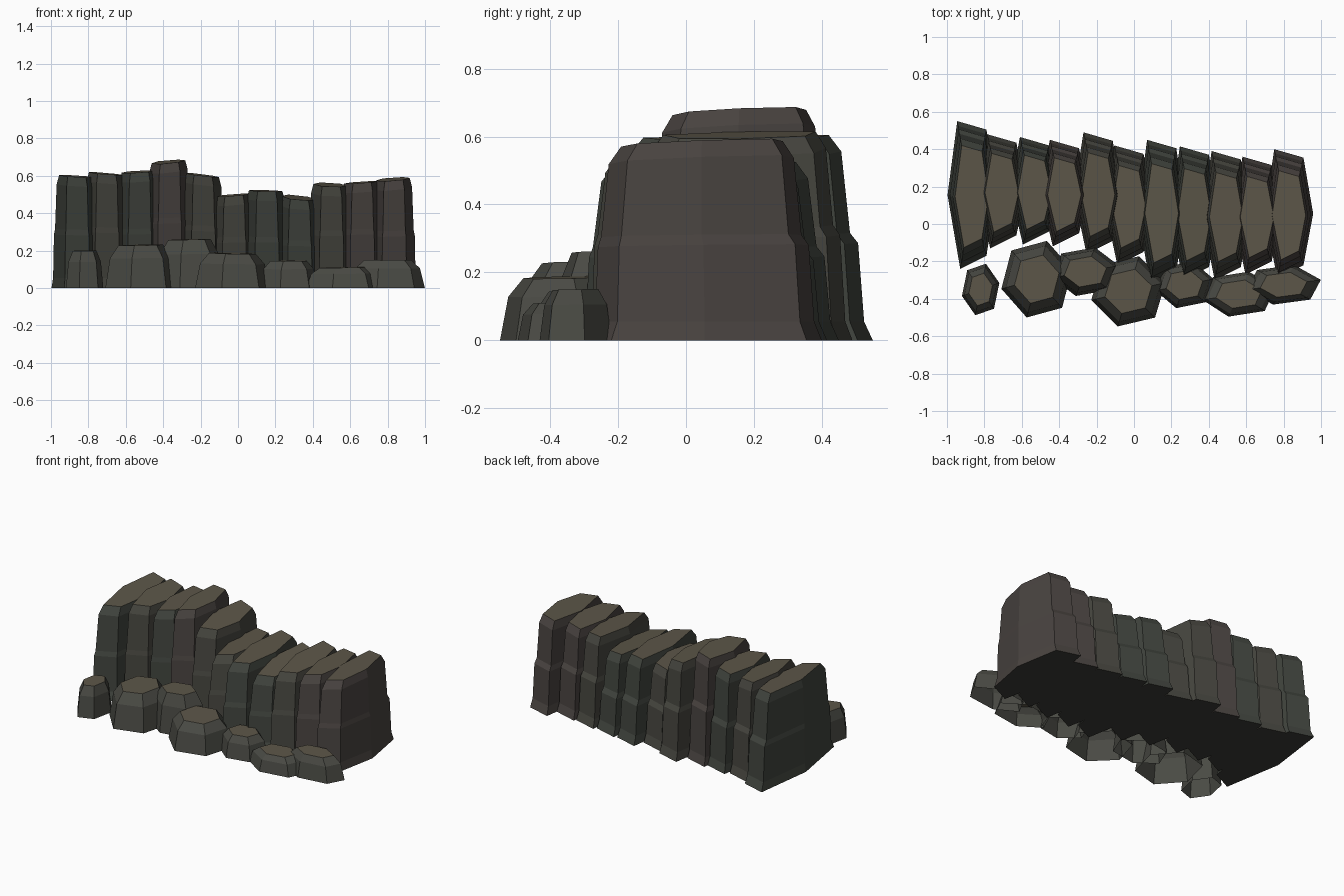
import bpy, bmesh, math, random

if "Cube" in bpy.data.objects:
    bpy.data.objects.remove(bpy.data.objects["Cube"])

random.seed(4)


def material(name, rgb):
    m = bpy.data.materials.new(name)
    m.diffuse_color = (*rgb, 1)
    m.use_nodes = True
    m.node_tree.nodes["Principled BSDF"].inputs["Base Color"].default_value = m.diffuse_color
    return m


TOP = material("weathered_top", (0.108, 0.094, 0.066))
BOULDER = material("boulder_stone", (0.068, 0.069, 0.058))
UNDER = material("underside_stone", (0.045, 0.044, 0.038))
STONE = {
    "g": material("green_stone", (0.052, 0.058, 0.048)),
    "n": material("neutral_stone", (0.062, 0.061, 0.050)),
    "b": material("brown_stone", (0.067, 0.057, 0.052)),
}


def stacked_rock(name, centre, outline, rings, tilt, side, closed=True):
    """Loft scaled copies of an outline; rings are (scale, y shift, z, tilt amount)."""
    bm = bmesh.new()
    loops = []
    for scale, shift, z, amount in rings:
        loop = []
        for x, y in outline:
            dx, dy = x * scale, y * scale
            dz = amount * (tilt[0] * dx + tilt[1] * dy)
            loop.append(bm.verts.new((centre[0] + dx, centre[1] + dy + shift, z + dz)))
        loops.append(loop)
    # every outline runs anticlockwise, so the faces point outwards
    n = len(outline)
    for low, high in zip(loops, loops[1:]):
        for i in range(n):
            j = (i + 1) % n
            bm.faces.new((low[i], low[j], high[j], high[i]))
    if closed:
        bm.faces.new(loops[0][::-1]).material_index = 2
    bm.faces.new(loops[-1]).material_index = 1
    me = bpy.data.meshes.new(name)
    bm.to_mesh(me)
    bm.free()
    for m in (side, TOP, UNDER):
        me.materials.append(m)
    ob = bpy.data.objects.new(name, me)
    bpy.context.collection.objects.link(ob)


# Row of long six-sided columns: left x, back y, front y, height, x tilt, stone
columns = [
    (-0.945, 0.55, -0.24, 0.598, -0.06, "g"),
    (-0.785, 0.48, -0.13, 0.612, -0.08, "n"),
    (-0.61, 0.465, -0.11, 0.622, 0.06, "g"),
    (-0.45, 0.45, -0.12, 0.675, 0.09, "b"),
    (-0.27, 0.49, -0.16, 0.604, -0.12, "n"),
    (-0.105, 0.42, -0.22, 0.497, 0.08, "n"),
    (0.07, 0.45, -0.32, 0.520, -0.03, "g"),
    (0.245, 0.415, -0.30, 0.483, -0.10, "g"),
    (0.415, 0.39, -0.30, 0.552, -0.05, "n"),
    (0.58, 0.36, -0.27, 0.565, 0.07, "b"),
    (0.75, 0.40, -0.29, 0.582, 0.08, "b"),
]
for k, (xl, yb, yf, h, tx, stone) in enumerate(columns, 1):
    cy, half = (yb + yf) / 2, (yb - yf) / 2
    outline = [(-0.078, half), (-0.13, 0), (-0.062, -half),
               (0.078, 0.07 - half), (0.13, 0), (0.078, half - 0.045)]
    mid = h * random.uniform(0.46, 0.52)
    # flared foot, small ledge half way up, bevelled top
    rings = [(1, 0, 0, 0), (0.935, 0, 0.055, 0), (0.90, -0.004, mid, 0.3),
             (0.855, -0.01, mid + 0.03, 0.3), (0.79, -0.01, h - 0.05, 1),
             (0.69, -0.008, h, 1)]
    stacked_rock(f"column_{k}", (xl + 0.078, cy), outline, rings,
                 (tx, random.uniform(0.01, 0.05)), STONE[stone])

# Open-bottomed boulders along the foot: centre x, centre y, x radius, y radius, height
boulders = [
    (-0.82, -0.35, 0.103, 0.143, 0.20),
    (-0.52, -0.295, 0.195, 0.213, 0.23),
    (-0.26, -0.255, 0.185, 0.135, 0.26),
    (-0.03, -0.36, 0.205, 0.195, 0.185),
    (0.27, -0.325, 0.16, 0.13, 0.145),
    (0.56, -0.375, 0.20, 0.125, 0.11),
    (0.80, -0.325, 0.205, 0.11, 0.15),
]
for k, (x, y, rx, ry, h) in enumerate(boulders, 1):
    angles = [math.radians(14 + 60 * i) for i in range(6)]
    outline = [(rx * math.cos(a), ry * math.sin(a)) for a in angles]
    rings = [(1, 0, 0, 0), (0.87, 0, h * 0.7, 0.5), (0.63, 0, h, 1)]
    stacked_rock(f"boulder_{k}", (x, y), outline, rings,
                 (random.uniform(-0.03, 0.03), 0.02), BOULDER, closed=False)
